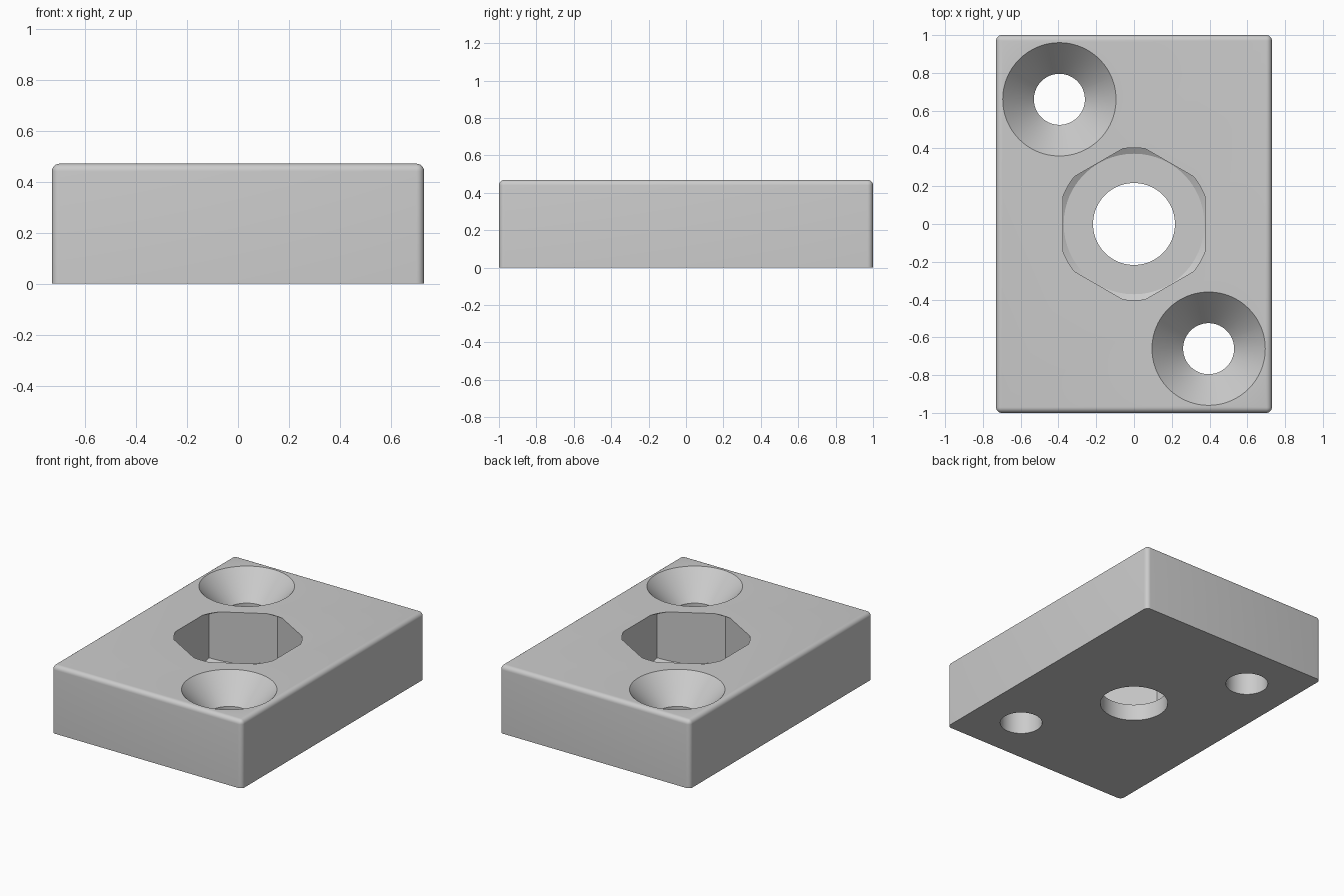
import bpy, bmesh, math
from mathutils import Matrix

old = bpy.data.objects.get("Cube")
if old:
    bpy.data.objects.remove(old, do_unlink=True)

H = 0.47          # block height
FLOOR = 0.115     # nut pocket floor

grey = bpy.data.materials.new("plain grey")
grey.use_nodes = True
colour = (0.6, 0.6, 0.6, 1)
grey.diffuse_color = colour
grey.node_tree.nodes["Principled BSDF"].inputs["Base Color"].default_value = colour


def add_object(name, bm):
    bmesh.ops.recalc_face_normals(bm, faces=bm.faces)
    mesh = bpy.data.meshes.new(name)
    bm.to_mesh(mesh)
    bm.free()
    mesh.materials.append(grey)
    obj = bpy.data.objects.new(name, mesh)
    bpy.context.collection.objects.link(obj)
    return obj


def lathe(name, profile, x=0, y=0, steps=96):
    """Closed solid made by turning (radius, z) points about a vertical axis."""
    bm = bmesh.new()
    rings = []
    for r, z in profile:
        rings.append([bm.verts.new((x + r * math.cos(a), y + r * math.sin(a), z))
                      for a in (math.tau * i / steps for i in range(steps))])
    for low, high in zip(rings, rings[1:]):
        for i in range(steps):
            j = (i + 1) % steps
            bm.faces.new((low[i], low[j], high[j], high[i]))
    bm.faces.new(rings[0][::-1])
    bm.faces.new(rings[-1])
    return add_object(name, bm)


def combine(target, cutter, operation):
    mod = target.modifiers.new("cut", "BOOLEAN")
    mod.object = cutter
    mod.operation = operation
    mod.solver = "EXACT"
    bpy.context.view_layer.objects.active = target
    bpy.ops.object.modifier_apply(modifier=mod.name)
    bpy.data.objects.remove(cutter, do_unlink=True)


# Block: every edge rounded except those around the base
bm = bmesh.new()
bmesh.ops.create_cube(bm, size=1, matrix=Matrix.Translation((0, 0, H / 2))
                      @ Matrix.Diagonal((1.46, 2, H, 1)))
edges = [e for e in bm.edges if max(v.co.z for v in e.verts) > H / 2]
bmesh.ops.bevel(bm, geom=edges, offset=0.03, segments=6, profile=0.5, affect="EDGES")
block = add_object("mounting_block", bm)

# Hexagonal nut pocket with chamfered corners at both ends
pocket = lathe("nut_pocket", [(0.372, FLOOR), (0.46, FLOOR + 0.05),
                              (0.46, H - 0.033), (0.36, H + 0.025)])
bm = bmesh.new()
bmesh.ops.create_cone(bm, cap_ends=True, segments=6, radius1=0.433, radius2=0.433,
                      depth=1, matrix=Matrix.Translation((0, 0, H / 2)))
if abs(max(v.co.y for v in bm.verts) - 0.433) > 0.01:
    bmesh.ops.rotate(bm, verts=bm.verts, matrix=Matrix.Rotation(math.pi / 6, 3, "Z"))
combine(pocket, add_object("hexagon", bm), "INTERSECT")
combine(block, pocket, "DIFFERENCE")

# Centre bore
combine(block, lathe("centre_bore", [(0.217, -0.1), (0.217, 0.25)]), "DIFFERENCE")

# Two countersunk screw holes on opposite corners
for side in (-1, 1):
    sink = lathe("screw_hole", [(0.135, -0.1), (0.135, H - 0.18),
                                (0.30, H), (0.30, H + 0.1)],
                 side * 0.395, side * -0.66)
    combine(block, sink, "DIFFERENCE")

# Smooth shading with crisp edges
bpy.ops.object.select_all(action="DESELECT")
block.select_set(True)
bpy.context.view_layer.objects.active = block
bpy.ops.object.shade_smooth_by_angle(angle=math.radians(25))
